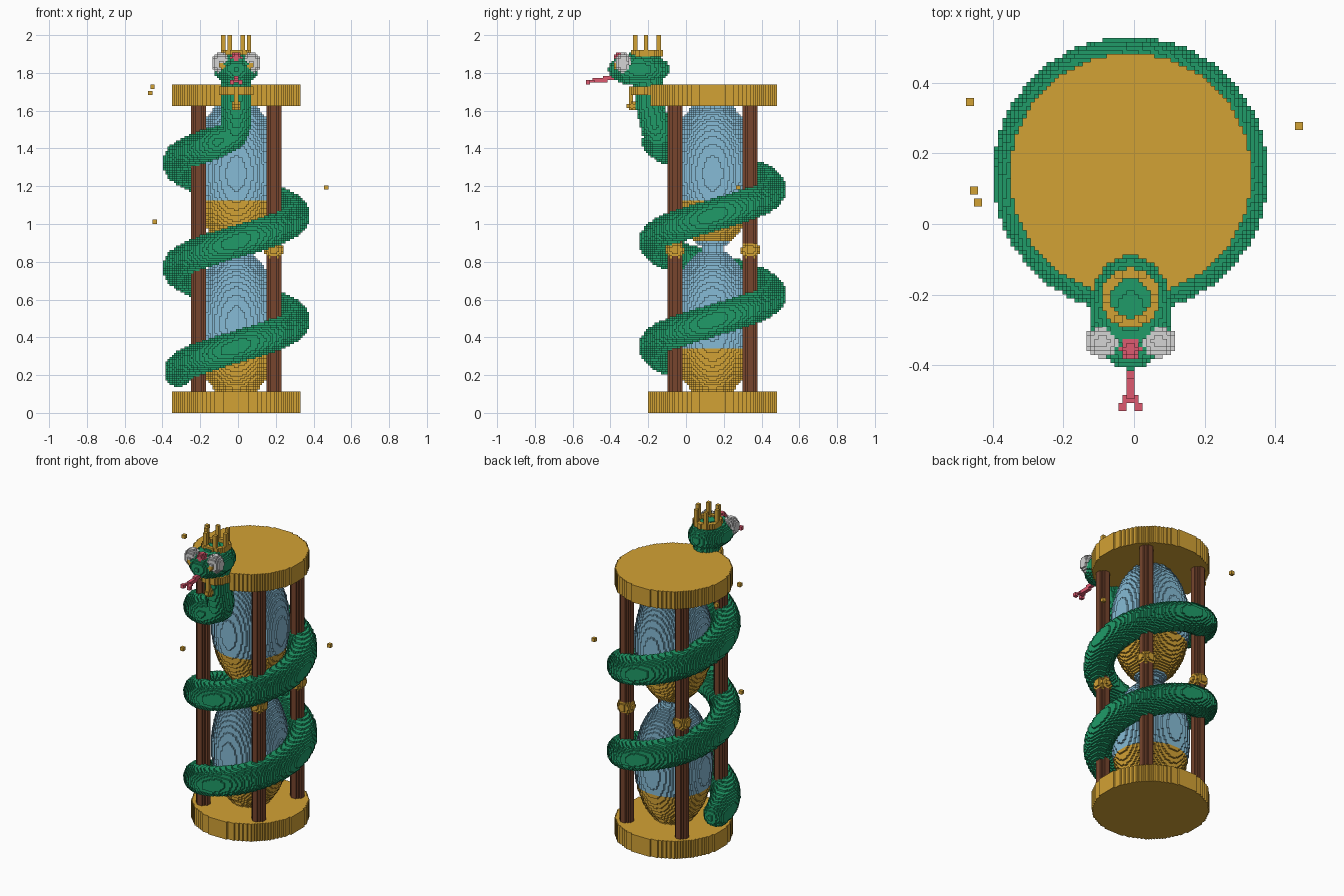
import bpy
from math import sin, cos, radians, floor, ceil, hypot
from mathutils import Vector

cube = bpy.data.objects.get("Cube")
if cube:
    bpy.data.objects.remove(cube, do_unlink=True)

V = 2 / 176                 # block size
CX, CY = -0.0095, 0.1406    # axis of the hourglass
world = {}                  # block -> part name (later parts replace earlier ones)


# ---------- materials ----------
def material(name, rgb):
    m = bpy.data.materials.new(name)
    m.use_nodes = True
    m.diffuse_color = (*rgb, 1)
    m.node_tree.nodes["Principled BSDF"].inputs["Base Color"].default_value = (*rgb, 1)
    return m


gold = material("gold", (0.65, 0.36, 0.035))
wood = material("brown wood", (0.185, 0.06, 0.027))
glass = material("blue glass", (0.24, 0.50, 0.67))
green = material("snake green", (0.014, 0.33, 0.14))
pink = material("pink red", (0.73, 0.10, 0.16))
grey = material("pale grey", (0.66, 0.66, 0.66))


# ---------- block shapes ----------
def fill(part, lo, hi, inside):
    """Give every block in the box lo..hi that passes the test to a part."""
    r = [range(floor((a - o) / V) - 1, ceil((b - o) / V) + 1)
         for a, b, o in zip(lo, hi, (CX, CY, 0))]
    for i in r[0]:
        for j in r[1]:
            for k in r[2]:
                if inside(CX + (i + 0.5) * V, CY + (j + 0.5) * V, (k + 0.5) * V):
                    world[i, j, k] = part


def box(part, lo, hi):
    fill(part, lo, hi, lambda *p: all(a <= c < b for a, c, b in zip(lo, p, hi)))


def cylinder(part, x0, y0, z0, z1, r, inner=-1):
    fill(part, (x0 - r, y0 - r, z0), (x0 + r, y0 + r, z1),
         lambda x, y, z: z0 < z < z1 and inner < hypot(x - x0, y - y0) <= r)


def ellipsoid(part, c, r):
    lo = [a - b for a, b in zip(c, r)]
    hi = [a + b for a, b in zip(c, r)]
    fill(part, lo, hi, lambda *p: sum(((q - a) / b) ** 2 for q, a, b in zip(p, c, r)) <= 1)


def ball(part, c, r):
    ellipsoid(part, c, (r, r, r))


def sweep(part, points, radii):
    """Run a ball along a polyline."""
    for a, b, ra, rb in zip(points, points[1:], radii, radii[1:]):
        n = max(1, ceil((b - a).length / V))
        for s in range(n):
            t = s / n
            ball(part, a.lerp(b, t), ra + (rb - ra) * t)


# ---------- hourglass ----------
cylinder("base_disc", CX, CY, 0, 10 * V, 30.2 * V)
cylinder("top_disc", CX, CY, 143 * V, 153 * V, 30.2 * V)
for n, (sx, sy) in enumerate([(-1, -1), (1, -1), (1, 1), (-1, 1)], 1):
    px, py = CX + sx * 0.2, CY + sy * 0.2
    cylinder(f"post_{n}", px, py, 10 * V, 143 * V, 3.4 * V)
    ball(f"post_bead_{n}", (px, py, 0.862), 0.05)

# bulbs are cut off by the discs
BULB = (0.228, 0.228, 0.40)
for zc in (0.47, 1.268):
    fill("glass_bulbs", (CX - 0.23, CY - 0.23, max(10 * V, zc - 0.4)),
         (CX + 0.23, CY + 0.23, min(143 * V, zc + 0.4)),
         lambda x, y, z: 10 * V < z < 143 * V and
         hypot((x - CX) / BULB[0], (y - CY) / BULB[1]) ** 2 + ((z - zc) / BULB[2]) ** 2 <= 1)
cylinder("glass_bulbs", CX, CY, 0.82, 0.92, 0.058)

# ---------- snake body: coil of over two turns, then rising neck ----------
path, radii = [], []
for deg in range(182, 972, 4):
    a = radians(deg)
    path.append(Vector((CX + 0.305 * cos(a), CY + 0.305 * sin(a),
                        0.21 + (deg - 180) / 360 * 0.557)))
    radii.append(min(0.085, 0.075 + (deg - 182) * 0.0006))
for p in [(-0.03, -0.15, 1.465), (CX, -0.165, 1.52), (CX, -0.19, 1.62), (CX, -0.2, 1.75)]:
    path.append(Vector(p))
    radii.append(0.076)
sweep("snake_body", path, radii)

# ---------- head, collar and crown ----------
cylinder("collar", CX, -0.212, 1.68, 1.725, 0.086)
box("collar_pendant", (CX - V, -0.305, 1.63), (CX + V, -0.28, 1.70))
ball("collar_pendant", (CX, -0.289, 1.625), 0.025)
ellipsoid("snake_head", (CX, -0.25, 1.82), (0.118, 0.162, 0.089))
for side, name in ((1, "left"), (-1, "right")):
    ellipsoid(f"{name}_eye", (CX + side * 0.08, -0.334, 1.852), (0.05, 0.044, 0.056))
    ball(f"{name}_pupil", (CX + side * 0.075, -0.368, 1.838), 0.017)
ball("brow_gem", (CX, -0.352, 1.88), 0.03)

cylinder("crown", CX, -0.21, 1.89, 1.926, 0.084, 0.055)
for n in range(6):
    a = radians(60 * n)
    qx, qy = CX + 0.073 * cos(a), -0.21 + 0.073 * sin(a)
    box("crown", (qx - V, qy - V, 1.91), (qx + V, qy + V, 2.0))

# ---------- forked tongue ----------
box("tongue", (CX - V, -0.44, 1.762), (CX + V, -0.38, 1.785))
box("tongue", (CX - V, -0.50, 1.75), (CX + V, -0.42, 1.773))
box("tongue", (CX - 2 * V, -0.512, 1.745), (CX + 2 * V, -0.49, 1.765))
for s in (-1, 1):
    box("tongue", (CX + s * 2 * V - V, -0.53, 1.738), (CX + s * 2 * V + V, -0.505, 1.76))

# ---------- floating sand grains ----------
for n, (x, y, z) in enumerate([(-0.466, 0.34, 1.69), (0.464, 0.28, 1.19),
                               (-0.455, 0.095, 1.725), (-0.443, 0.06, 1.015)], 1):
    box(f"sand_grain_{n}", (x - V, y - V, z - V), (x + V, y + V, z + V))

# ---------- turn the blocks into meshes ----------
# each side: outward step and its four corners
SIDES = [((1, 0, 0), ((1, 0, 0), (1, 1, 0), (1, 1, 1), (1, 0, 1))),
         ((-1, 0, 0), ((0, 0, 0), (0, 0, 1), (0, 1, 1), (0, 1, 0))),
         ((0, 1, 0), ((0, 1, 0), (0, 1, 1), (1, 1, 1), (1, 1, 0))),
         ((0, -1, 0), ((0, 0, 0), (1, 0, 0), (1, 0, 1), (0, 0, 1))),
         ((0, 0, 1), ((0, 0, 1), (1, 0, 1), (1, 1, 1), (0, 1, 1))),
         ((0, 0, -1), ((0, 0, 0), (0, 1, 0), (1, 1, 0), (1, 0, 0)))]
COLOURS = {"post": wood, "snake": green, "tongue": pink, "brow": pink}


def part_materials(name):
    if name == "glass_bulbs":
        return [glass, gold]
    if name.endswith("_eye"):
        return [grey]
    if "bead" in name:
        return [gold]
    return [COLOURS.get(name.split("_")[0], gold)]


def is_sand(z):
    return z < 0.34 or 0.905 < z < 1.12


parts = {}
for cell, part in world.items():
    parts.setdefault(part, []).append(cell)

for name, cells in parts.items():
    index, faces, slots = {}, [], []
    for i, j, k in cells:
        for (dx, dy, dz), corners in SIDES:
            if (i + dx, j + dy, k + dz) in world:
                continue
            faces.append([index.setdefault((i + a, j + b, k + c), len(index))
                          for a, b, c in corners])
            slots.append(int(name == "glass_bulbs" and is_sand((k + 0.5) * V)))
    if not faces:
        continue
    verts = [(CX + a * V, CY + b * V, c * V) for a, b, c in index]
    mesh = bpy.data.meshes.new(name)
    mesh.from_pydata(verts, [], faces)
    for m in part_materials(name):
        mesh.materials.append(m)
    mesh.polygons.foreach_set("material_index", slots)
    mesh.update()
    bpy.context.collection.objects.link(bpy.data.objects.new(name, mesh))
